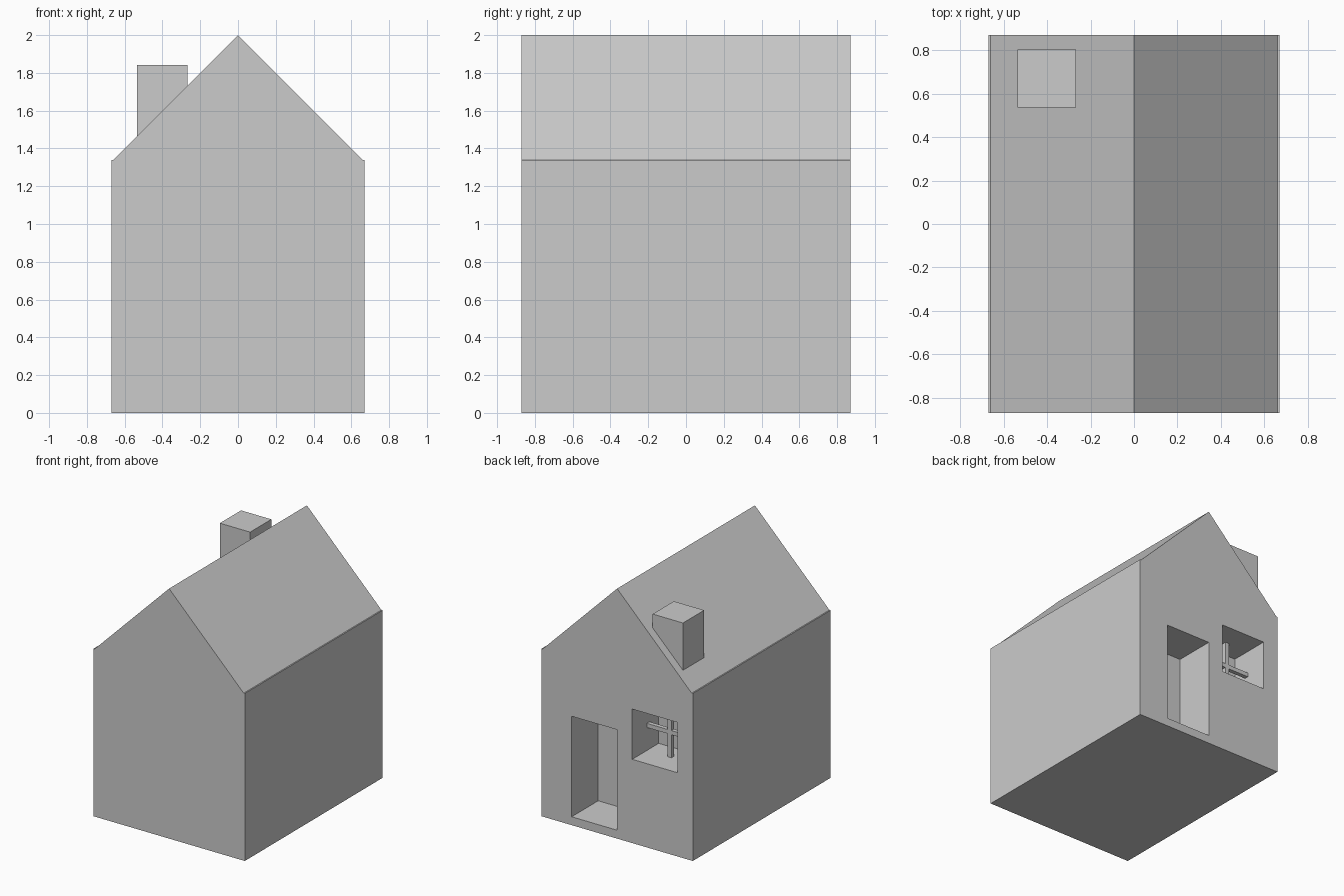
import bpy
import bmesh

if "Cube" in bpy.data.objects:
    bpy.data.objects.remove(bpy.data.objects["Cube"], do_unlink=True)

U = 0.067                      # building module
HALF_W, HALF_D = 10 * U, 13 * U
EAVES, RIDGE, ROOF_HALF = 20 * U, 2.0, 0.66

grey = bpy.data.materials.new("plain_grey")
grey.use_nodes = True
colour = (0.6, 0.6, 0.6, 1)
grey.diffuse_color = colour
grey.node_tree.nodes["Principled BSDF"].inputs["Base Color"].default_value = colour


def add_object(name, bm):
    bmesh.ops.recalc_face_normals(bm, faces=bm.faces)
    mesh = bpy.data.meshes.new(name)
    bm.to_mesh(mesh)
    bm.free()
    mesh.materials.append(grey)
    obj = bpy.data.objects.new(name, mesh)
    bpy.context.collection.objects.link(obj)
    return obj


def box(name, x, y, z):
    """Box from its (low, high) range on each axis."""
    bm = bmesh.new()
    bmesh.ops.create_cube(bm, size=1)
    for v in bm.verts:
        v.co = [r[0] if c < 0 else r[1] for c, r in zip(v.co, (x, y, z))]
    return add_object(name, bm)


# House shell: gable profile with a narrow ledge at the eaves, run front to back
right_side = [(HALF_W, 0), (HALF_W, EAVES), (ROOF_HALF, EAVES)]
profile = right_side + [(0, RIDGE)] + [(-x, z) for x, z in reversed(right_side)]
bm = bmesh.new()
gable = bm.faces.new([bm.verts.new((x, -HALF_D, z)) for x, z in profile])
run = bmesh.ops.extrude_face_region(bm, geom=[gable], use_keep_orig=True)
new_verts = [g for g in run["geom"] if isinstance(g, bmesh.types.BMVert)]
bmesh.ops.translate(bm, verts=new_verts, vec=(0, 2 * HALF_D, 0))
house = add_object("house_shell", bm)

# Door and window recesses cut into the back wall
recess = (8 * U, HALF_D + U)
openings = {
    "door_cutter": ((0, 6 * U), (U, 13 * U)),
    "window_cutter": ((-8 * U, -2 * U), (10 * U, 16 * U)),
}
for name, (x, z) in openings.items():
    cutter = box(name, x, recess, z)
    cutter.hide_render = True
    cut = house.modifiers.new(name, "BOOLEAN")
    cut.operation = "DIFFERENCE"
    cut.solver = "EXACT"
    cut.object = cutter
    bpy.context.view_layer.objects.active = house
    bpy.ops.object.modifier_apply(modifier=cut.name)
    bpy.data.objects.remove(cutter, do_unlink=True)

# Window bars crossing in the middle of the recess
BAR = U / 4
bar_y = (10 * U - BAR, 10 * U + BAR)
box("window_bar_upright", (-5 * U - BAR, -5 * U + BAR), bar_y, (10 * U, 16 * U))
box("window_bar_cross", (-8 * U, -2 * U), bar_y, (13 * U - BAR, 13 * U + BAR))

# Chimney rising through the roof slope
box("chimney", (-8 * U, -4 * U), (8 * U, 12 * U), (EAVES, 27.5 * U))
